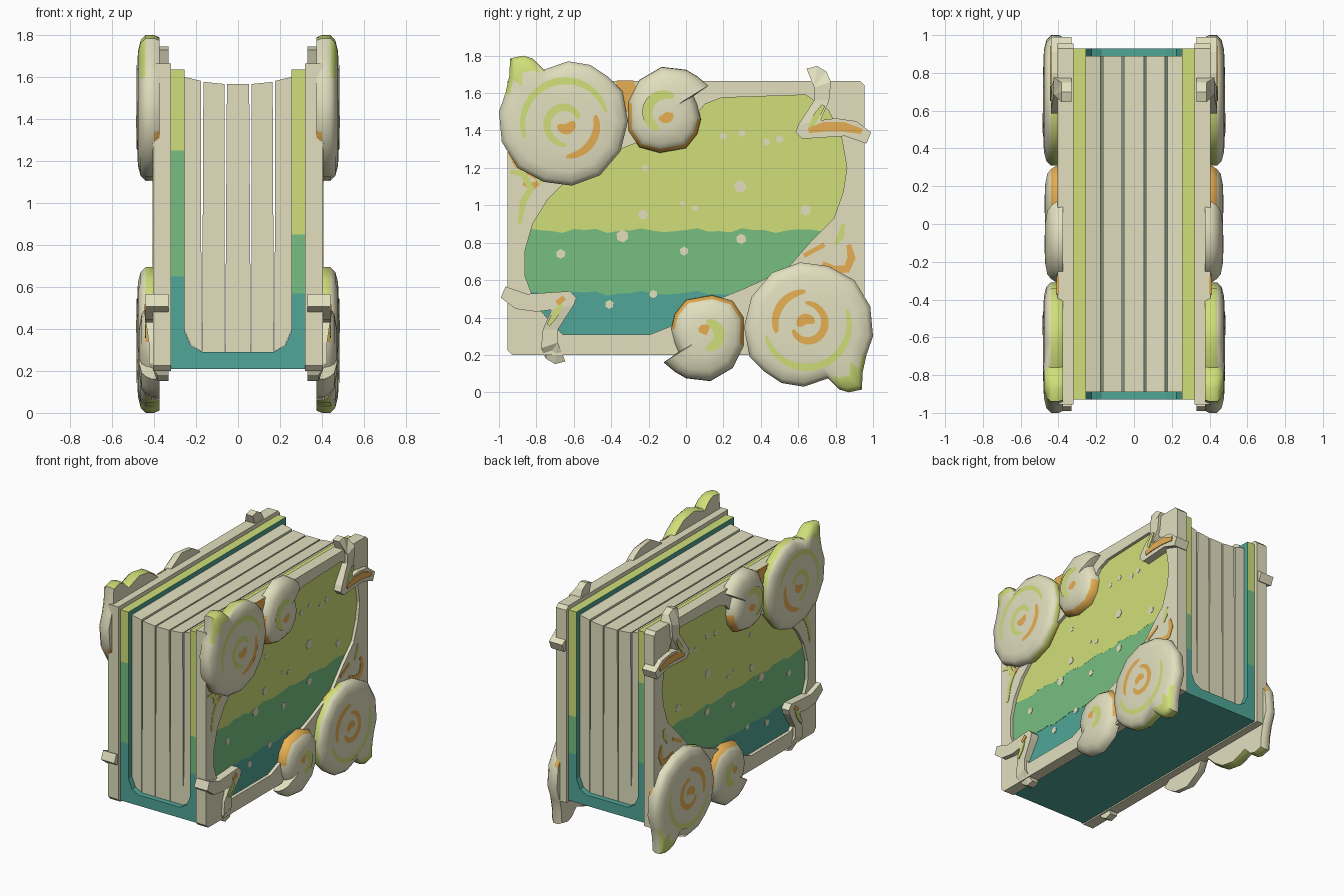
import bpy, bmesh, math

if "Cube" in bpy.data.objects:
    bpy.data.objects.remove(bpy.data.objects["Cube"])

# colours
def colour(name, rgb):
    m = bpy.data.materials.new(name)
    m.diffuse_color = (*rgb, 1)
    m.use_nodes = True
    m.node_tree.nodes["Principled BSDF"].inputs["Base Color"].default_value = m.diffuse_color
    return m

BEIGE = colour("cream", (.76, .74, .52))
LIME = colour("lime", (.63, .74, .19))
GREEN = colour("mid green", (.18, .52, .22))
TEAL = colour("teal", (.08, .38, .31))
ORANGE = colour("orange", (.80, .43, .085))
MATS = [BEIGE, LIME, GREEN, TEAL, ORANGE]

# helpers
def finish(name, bm, mat, mirror=True, rule=None, recalc=True):
    if recalc:
        bmesh.ops.recalc_face_normals(bm, faces=bm.faces)
    bm.normal_update()
    me = bpy.data.meshes.new(name)
    for f in bm.faces:
        if rule:
            f.material_index = MATS.index(rule(f.calc_center_median(), f.normal))
    bm.to_mesh(me)
    bm.free()
    for m in (MATS if rule else [mat]):
        me.materials.append(m)
    ob = bpy.data.objects.new(name, me)
    bpy.context.collection.objects.link(ob)
    if mirror:
        ob.modifiers.new("both_sides", 'MIRROR').use_clip = False
    return ob

def prism(bm, loops, lo, hi, axis='x'):
    """Fill 2D loops (inner ones become holes) and extrude them along an axis."""
    place = (lambda p: (lo, p[0], p[1])) if axis == 'x' else (lambda p: (p[0], lo, p[1]))
    edges = []
    for lp in loops:
        vs = [bm.verts.new(place(p)) for p in lp]
        edges += [bm.edges.new((vs[i - 1], vs[i])) for i in range(len(vs))]
    res = bmesh.ops.triangle_fill(bm, edges=edges, use_beauty=True, use_dissolve=False)
    faces = [g for g in res['geom'] if isinstance(g, bmesh.types.BMFace)]
    ext = bmesh.ops.extrude_face_region(bm, geom=faces, use_keep_orig=True)
    d = (hi - lo, 0, 0) if axis == 'x' else (0, hi - lo, 0)
    bmesh.ops.translate(bm, vec=d, verts=[g for g in ext['geom'] if isinstance(g, bmesh.types.BMVert)])

def slab(name, loops, lo, hi, mat, axis='x', mirror=True):
    bm = bmesh.new()
    prism(bm, loops, lo, hi, axis)
    return finish(name, bm, mat, mirror)

def turn(pts, cz):
    return [(-y, 2 * cz - z) for y, z in pts]

def stroke(pts, w):
    """Tapered outline around a painted brush line."""
    left, right = [], []
    n = len(pts) - 1
    for i, p in enumerate(pts):
        a, b = pts[max(i - 1, 0)], pts[min(i + 1, n)]
        dx, dz = b[0] - a[0], b[1] - a[1]
        k = w * (.55 if i in (0, n) else 1) / math.hypot(dx, dz)
        left.append((p[0] - dz * k, p[1] + dx * k))
        right.append((p[0] + dz * k, p[1] - dx * k))
    return left + right[::-1]

# U-shaped tray holding the planks
half = [(.32, .21), (.32, 1.635), (.255, 1.635), (.255, .39), (.225, .32), (.17, .29)]
bm = bmesh.new()
prism(bm, [half + [(-x, z) for x, z in reversed(half)]], -.93, .93, 'y')
for h in (.57, .65, .85, 1.25):
    bmesh.ops.bisect_plane(bm, geom=bm.verts[:] + bm.edges[:] + bm.faces[:],
                           plane_co=(0, 0, h), plane_no=(0, 0, 1))

def tray_rule(c, n):
    if n.z > .9 and c.z > 1.6:
        return LIME
    if abs(n.y) > .5 and abs(c.x) > .25:
        low, high = (.57, .85) if c.x > 0 else (.65, 1.25)
        return TEAL if c.z < low else GREEN if c.z < high else LIME
    return TEAL
finish("tray", bm, TEAL, False, tray_rule)

# upright planks, slightly splayed at the top
slab("middle_plank", [[(-.061, .291), (.061, .291), (.053, 1.567), (-.053, 1.567)]],
     -.89, .89, BEIGE, 'y', False)
slab("inner_plank", [[(.065, .291), (.171, .291), (.165, 1.577), (.064, 1.567)]],
     -.89, .89, BEIGE, 'y')
slab("outer_plank", [[(.174, .293), (.224, .322), (.254, .392), (.254, 1.6), (.177, 1.582)]],
     -.89, .89, BEIGE, 'y')

# side frame with an organic opening
outer = [(-.955, .225), (-.93, .2), (.955, .2), (.955, 1.64), (.93, 1.665), (-.955, 1.665)]
opening = [(.06, 1.49), (.1, 1.54), (.19, 1.575), (.64, 1.59), (.76, 1.51), (.83, 1.37), (.86, 1.2), (.84, 1.07),
           (.79, .93), (.67, .81), (.54, .66), (.3, .55), (.05, .45), (-.04, .37), (-.19, .31),
           (-.66, .31), (-.8, .46), (-.86, .62), (-.86, .76), (-.82, .9), (-.74, 1.03), (-.63, 1.14),
           (-.35, 1.3), (-.1, 1.4)]
slab("side_frame", [outer, opening], .32, .405, BEIGE)

# backing panel with painted bands and wavy edges
PX = .38
slab("side_panel", [[(-.9, .25), (.9, .25), (.9, 1.62), (-.9, 1.62)]], .321, PX, TEAL)
def wave(z):
    return [(-.9 + i * .06, z + .009 * math.sin(i * 1.3) + .006 * math.sin(i * 2.9)) for i in range(31)]
slab("green_band", [wave(.53) + wave(.865)[::-1]], PX - .003, PX + .002, GREEN)
slab("lime_band", [wave(.865) + [(.9, 1.61), (-.9, 1.61)]], PX - .003, PX + .0025, LIME)

# pale flecks on the bands
bm = bmesh.new()
flecks = [(-.23, .95, 28), (-.02, 1.01, 14), (.05, .985, 18), (.29, 1.1, 34), (.2, 1.37, 20), (.3, 1.385, 20),
          (.43, 1.34, 20), (.5, 1.355, 22), (-.34, .835, 34), (.295, .82, 28), (-.01, .755, 24),
          (-.67, .74, 26), (-.175, .525, 22), (-.41, .47, 24), (.64, .975, 30), (-.22, 1.2, 18)]
for i, (y, z, r) in enumerate(flecks):
    prism(bm, [[(y + r / 1000 * math.cos(k * 1.0472 + i), z + r / 1000 * math.sin(k * 1.0472 + i))
                for k in range(6)]], PX, PX + .005)
finish("flecks", bm, BEIGE)

# brush marks on the frame
lime_marks = [[(-.94, 1.18), (-.87, 1.17), (-.83, 1.09), (-.87, 1.02), (-.89, .9)],
              [(-.77, 1.12), (-.81, 1.17)], [(.84, .9), (.83, .84), (.8, .79)]]
orange_marks = [[(-.945, 1.29), (-.9, 1.22), (-.8, 1.16), (-.66, 1.13)], [(-.87, 1.12), (-.82, 1.1), (-.79, 1.12)],
                [(.87, .79), (.885, .72), (.86, .66), (.79, .655), (.73, .69)], [(.74, .79), (.63, .73)]]
for label, group, mat, w in (("lime_marks", lime_marks, LIME, .018), ("orange_marks", orange_marks, ORANGE, .022)):
    bm = bmesh.new()
    for m in group:
        prism(bm, [stroke(m, w)], .404, .408)
    finish(label, bm, mat)
slab("orange_patch", [[(-.4, 1.5), (-.22, 1.5), (-.28, 1.667), (-.37, 1.667)]], .398, .409, ORANGE)

# domed shells in opposite corners
big = [(-1, 1.5), (-.985, 1.34), (-.9, 1.2), (-.76, 1.125), (-.61, 1.105), (-.46, 1.16), (-.35, 1.29),
       (-.31, 1.45), (-.34, 1.61), (-.42, 1.69), (-.51, 1.75), (-.63, 1.77), (-.76, 1.725),
       (-.82, 1.785), (-.87, 1.8), (-.94, 1.785), (-.945, 1.69), (-.965, 1.6)]
small = [(-.31, 1.55), (-.31, 1.4), (-.25, 1.31), (-.14, 1.28), (-.0, 1.305), (.06, 1.38), (.08, 1.46),
         (.06, 1.54), (.04, 1.585), (.12, 1.64), (.06, 1.69), (0, 1.725), (-.13, 1.74), (-.25, 1.67)]
BIG_RINGS = [(.97, .375), (1, .40), (1, .44), (.93, .464), (.78, .477), (.42, .482)]
SMALL_RINGS = [(1, .375), (.99, .412), (.9, .44), (.78, .459), (.45, .472)]

def dome(name, pts, c, rings, rule):
    bm = bmesh.new()
    rows = [[bm.verts.new((x, c[0] + (y - c[0]) * s, c[1] + (z - c[1]) * s)) for y, z in pts]
            for s, x in rings]
    n = len(pts)
    for a, b in zip(rows, rows[1:]):
        for i in range(n):
            bm.faces.new((a[i - 1], a[i], b[i], b[i - 1]))
    tip = bm.verts.new((rings[-1][1] + .001, *c))
    for i in range(n):
        bm.faces.new((rows[-1][i - 1], rows[-1][i], tip))
    bm.faces.new(rows[0])
    ob = finish(name, bm, BEIGE, True, rule)
    bpy.context.view_layer.objects.active = ob
    ob.select_set(True)
    bpy.ops.object.shade_smooth_by_angle(angle=math.radians(50))
    ob.select_set(False)

def swirl(name, c, flip, x, a0, a1, r0, r1, w, mat):
    """Painted spiral ribbon; angles in degrees."""
    bm = bmesh.new()
    n, prev = 22, None
    for i in range(n + 1):
        t = i / n
        a = math.radians(a0 + (a1 - a0) * t + (180 if flip else 0))
        r = r0 + (r1 - r0) * t
        h = w * (.35 + .65 * math.sin(math.pi * t) ** .5 if 0 < t < 1 else .35)
        row = [bm.verts.new((x - .04 * max(0, q - .14), c[0] + q * math.cos(a), c[1] + q * math.sin(a)))
               for q in (max(r - h, .001), r + h)]
        if prev:
            f = bm.faces.new((prev[0], prev[1], row[1], row[0]))
            f.normal_update()
            if f.normal.x < 0:
                f.normal_flip()
        prev = row
    finish(name, bm, mat, recalc=False)

# bent sprigs clasping the free corners
sprig = [(.645, 1.73), (.7, 1.745), (.75, 1.715), (.775, 1.66), (.765, 1.56), (.72, 1.455), (.8, 1.465),
         (.91, 1.45), (.99, 1.39), (.965, 1.33), (.85, 1.37), (.62, 1.355), (.585, 1.39), (.6, 1.43),
         (.685, 1.56), (.685, 1.63)]

for flip in (False, True):
    tag = "lower" if flip else "upper"
    s = -1 if flip else 1
    spin = (lambda p: turn(p, .9)) if flip else (lambda p: p)
    bc, sc = spin([(-.64, 1.44)])[0], spin([(-.11, 1.5)])[0]

    def big_rule(c, n):
        u, v = (c.y - bc[0]) * s, (c.z - bc[1]) * s
        if c.x < .445:
            if v < -.06 and u < .3 and c.x < .395:
                return ORANGE
            return LIME if n.y * s > .3 or n.z * s + n.y * s * .4 > .1 else BEIGE
        tip = u < -.17 and v > .24
        return LIME if tip or (c.x < .46 and u < -.1 and v > .12) else BEIGE

    def small_rule(c, n):
        d = (c.y - sc[0]) * -.3 * s + (c.z - sc[1]) * -.95 * s
        return ORANGE if c.x < .43 and d > -.02 else BEIGE

    dome(tag + "_big_shell", spin(big), bc, BIG_RINGS, big_rule)
    dome(tag + "_small_shell", spin(small), sc, SMALL_RINGS, small_rule)
    swirl(tag + "_big_swirl_outer", bc, flip, .4855, 15, 200, .22, .235, .019, LIME)
    swirl(tag + "_big_swirl_inner", bc, flip, .4855, 20, 270, .07, .12, .021, ORANGE if flip else LIME)
    swirl(tag + "_big_swirl_arc", bc, flip, .4865, 270, 375, .18, .16, .021, ORANGE)
    swirl(tag + "_big_swirl_heart", bc, flip, .487, 190, 380, .035, .025, .03, ORANGE)
    if flip:
        swirl("lower_small_swirl_line", sc, True, .475, 90, 270, .06, .075, .03, LIME)
        swirl("lower_small_swirl_heart", sc, True, .4755, 250, 330, .035, .035, .03, ORANGE)
    else:
        swirl("upper_small_swirl_line", sc, False, .475, 60, 250, .09, .1, .028, LIME)
        swirl("upper_small_swirl_heart", sc, False, .4755, 220, 350, .035, .025, .03, ORANGE)

    # the sprig steps inward where its stem passes the frame edge
    turned = (lambda p: turn(p, .948)) if flip else (lambda p: p)
    bm = bmesh.new()
    prism(bm, [turned(sprig)], .33, .44)
    for v in bm.verts:
        reach = (v.co.z - .948) * s
        if v.co.x > .4 and reach > .6:
            v.co.x = .385 if reach > .75 else .425
    finish(tag + "_sprig", bm, BEIGE)
    # sprig paint
    slab(tag + "_sprig_leg_paint", [stroke(turned([(.735, 1.535), (.7, 1.48), (.665, 1.42)]), .018)], .438, .444, LIME)
    arm = [(.65, 1.39), (.69, 1.42)] if flip else [(.655, 1.4), (.74, 1.42), (.84, 1.42), (.94, 1.395)]
    slab(tag + "_sprig_arm_paint", [stroke(turned(arm), .026)], .439, .446, ORANGE)
